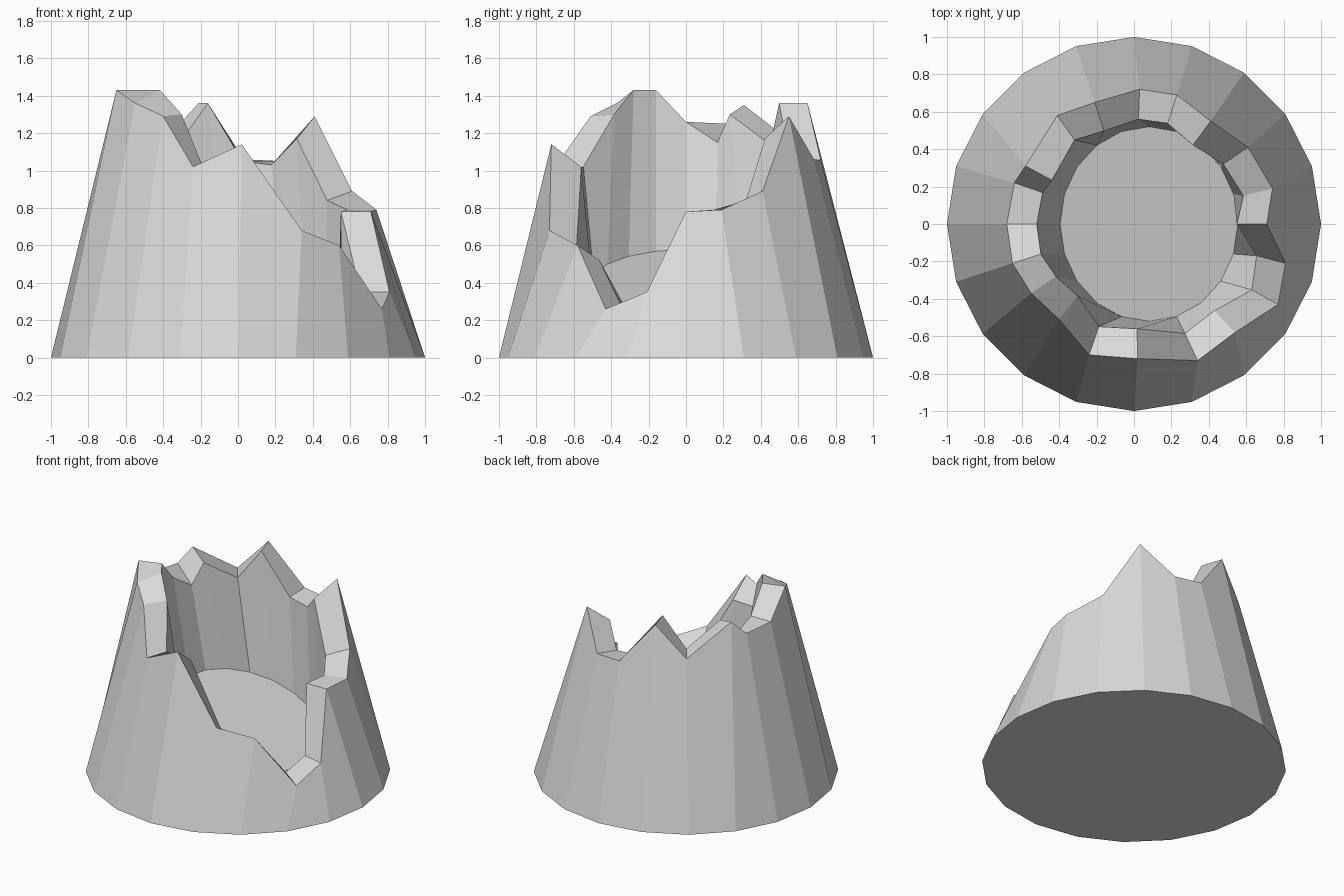
import bpy
import bmesh
from math import cos, sin, tau
from mathutils import Vector

SIDES = 20
WALL = 0.16  # thickness of the broken rim

# Jagged rim, counter-clockwise from +x, in hundredths of a unit:
# outer x, outer y, outer height, inner height
RIM = [
    (71, 0, 78, 78), (74, 19, 79, 79), (61, 41, 89, 84), (41, 55, 129, 117),
    (23, 69, 105, 103), (3, 72, 106, 105), (-21, 65, 136, 136), (-41, 58, 114, 114),
    (-58, 31, 135, 130), (-64, 22, 125, 115), (-68, 0, 126, 126), (-65, -21, 143, 143),
    (-55, -37, 136, 143), (-40, -51, 129, 130), (-24, -70, 102, 102), (2, -72, 114, 102),
    (34, -73, 68, 60), (54, -58, 60, 52), (77, -43, 26, 29), (81, -21, 35, 35),
]


def remove_default_cube():
    cube = bpy.data.objects.get("Cube")
    if cube:
        bpy.data.objects.remove(cube, do_unlink=True)


def make_material(name, color):
    material = bpy.data.materials.new(name)
    material.use_nodes = True
    material.diffuse_color = color
    for node in material.node_tree.nodes:
        if node.type == "BSDF_PRINCIPLED":
            node.inputs["Base Color"].default_value = color
    return material


def add_ring(bm, points):
    return [bm.verts.new(point) for point in points]


def bridge(bm, lower, upper):
    """Join two rings of equal length with quads."""
    count = len(lower)
    for i in range(count):
        j = (i + 1) % count
        bm.faces.new((lower[i], lower[j], upper[j], upper[i]))


def base_points():
    for i in range(SIDES):
        angle = tau * i / SIDES
        yield Vector((cos(angle), sin(angle), 0))


def outer_rim_points():
    for x, y, height, _ in RIM:
        yield Vector((x, y, height)) / 100


def inner_rim_points():
    # The inner edge is the outer edge pushed towards the axis
    for x, y, _, height in RIM:
        flat = Vector((x, y, 0)) / 100
        point = flat - flat.normalized() * WALL
        point.z = height / 100
        yield point


def floor_points():
    # Round crater floor, tilted down towards +x
    for i in range(SIDES):
        angle = tau * i / SIDES
        x = 0.08 + 0.475 * cos(angle)
        yield Vector((x, 0.52 * sin(angle), 0.42 - 0.4 * x))


remove_default_cube()
stone = make_material("grey stone", (0.7, 0.7, 0.7, 1))

bm = bmesh.new()
base = add_ring(bm, base_points())
outer_rim = add_ring(bm, outer_rim_points())
inner_rim = add_ring(bm, inner_rim_points())
crater_floor = add_ring(bm, floor_points())

# Outer slope, rim top and inner wall
bridge(bm, base, outer_rim)
bridge(bm, outer_rim, inner_rim)
bridge(bm, inner_rim, crater_floor)

# Underside and crater floor
bm.faces.new(reversed(base))
bm.faces.new(crater_floor)
bmesh.ops.recalc_face_normals(bm, faces=bm.faces)

mesh = bpy.data.meshes.new("crater_mountain")
bm.to_mesh(mesh)
bm.free()
mesh.materials.append(stone)
mountain = bpy.data.objects.new("crater_mountain", mesh)
bpy.context.collection.objects.link(mountain)
